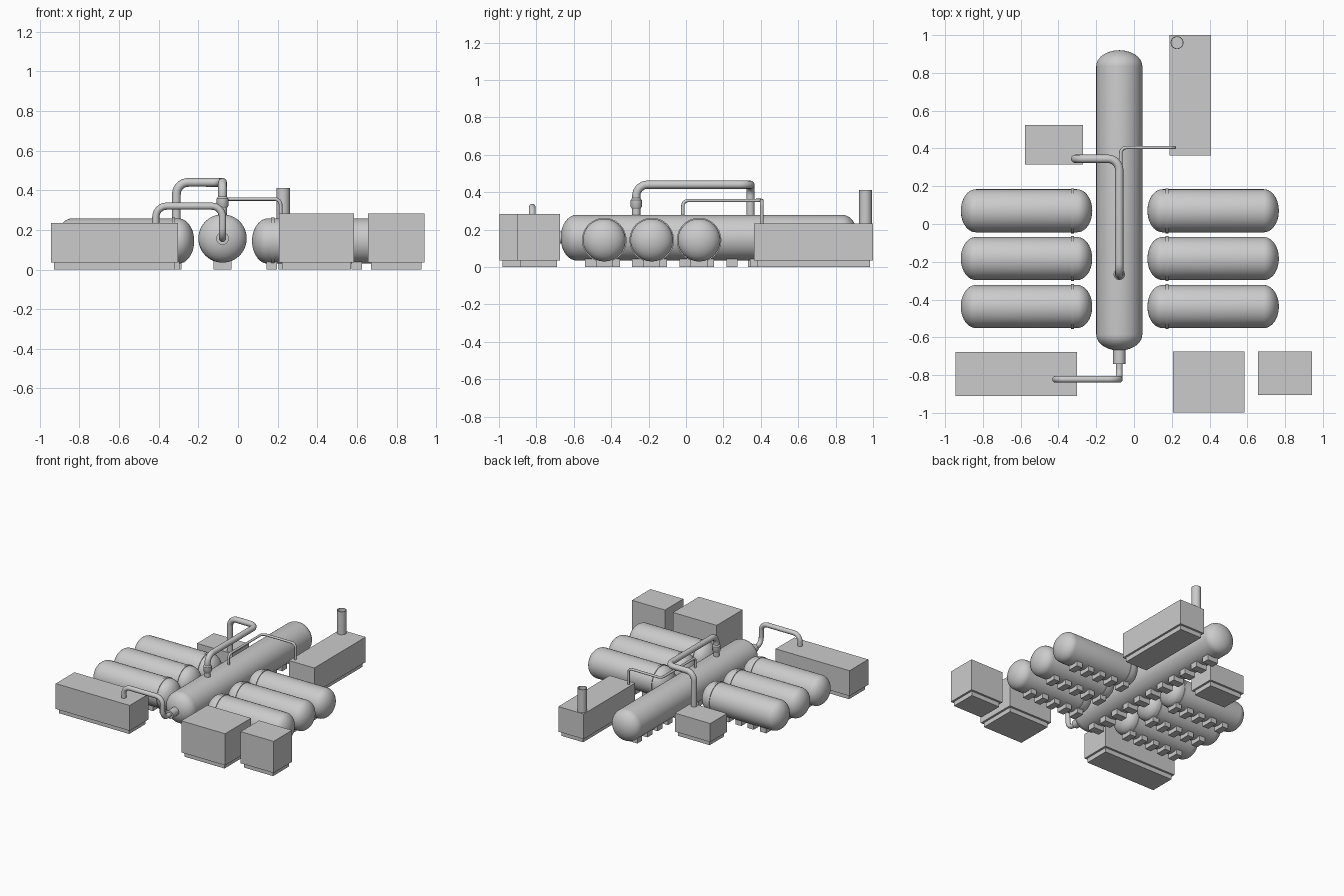
import bpy, bmesh, math
from mathutils import Vector, Matrix

if "Cube" in bpy.data.objects:
    bpy.data.objects.remove(bpy.data.objects["Cube"])

AXIS_X = -0.075          # symmetry line of the plant
SEG = 48


def add_mesh(name, bm, smooth=False):
    bmesh.ops.recalc_face_normals(bm, faces=bm.faces)
    me = bpy.data.meshes.new(name)
    bm.to_mesh(me)
    bm.free()
    ob = bpy.data.objects.new(name, me)
    bpy.context.collection.objects.link(ob)
    if smooth:
        bpy.ops.object.select_all(action='DESELECT')
        ob.select_set(True)
        bpy.context.view_layer.objects.active = ob
        bpy.ops.object.shade_smooth_by_angle(angle=math.radians(35))
    return ob


def box(name, x0, x1, y0, y1, z0, z1):
    bm = bmesh.new()
    m = Matrix.Translation(((x0 + x1) / 2, (y0 + y1) / 2, (z0 + z1) / 2))
    bmesh.ops.create_cube(bm, size=1, matrix=m @ Matrix.Diagonal((x1 - x0, y1 - y0, z1 - z0, 1)))
    return add_mesh(name, bm)


def lathe(name, profile, origin, axis, seg=SEG):
    """Spin (radius, distance) points around an axis through origin."""
    bm = bmesh.new()
    rot = Vector((0, 0, 1)).rotation_difference(Vector(axis)).to_matrix().to_4x4()
    vs = [bm.verts.new((r, 0, h)) for r, h in profile]
    es = [bm.edges.new(p) for p in zip(vs, vs[1:])]
    bmesh.ops.spin(bm, geom=vs + es, cent=(0, 0, 0), axis=(0, 0, 1), angle=2 * math.pi, steps=seg)
    bmesh.ops.remove_doubles(bm, verts=bm.verts, dist=1e-5)
    bmesh.ops.transform(bm, matrix=Matrix.Translation(origin) @ rot, verts=bm.verts)
    return add_mesh(name, bm, True)


def capsule(name, origin, axis, length, r, dome):
    arc = [(r * math.sin(a), dome * (1 - math.cos(a))) for a in [i * math.pi / 20 for i in range(11)]]
    return lathe(name, arc + [(p, length - h) for p, h in reversed(arc)], origin, axis)


def pipe(name, pts, r, bend):
    """Round pipe along a path with filleted corners."""
    pts = [Vector(p) for p in pts]
    path = [pts[0]]
    for a, b, c in zip(pts, pts[1:], pts[2:]):
        u, v = (a - b).normalized(), (c - b).normalized()
        cen = b + (u + v) * bend
        for i in range(9):
            t = i * math.pi / 16
            path.append(cen - v * bend * math.cos(t) - u * bend * math.sin(t))
    path.append(pts[-1])
    cu = bpy.data.curves.new(name, 'CURVE')
    cu.dimensions = '3D'
    cu.bevel_depth = r
    cu.bevel_resolution = 4
    cu.use_fill_caps = True
    sp = cu.splines.new('POLY')
    sp.points.add(len(path) - 1)
    for p, q in zip(sp.points, path):
        p.co = (*q, 1)
    ob = bpy.data.objects.new(name, cu)
    bpy.context.collection.objects.link(ob)
    bpy.ops.object.select_all(action='DESELECT')
    ob.select_set(True)
    bpy.context.view_layer.objects.active = ob
    bpy.ops.object.convert(target='MESH')
    bpy.ops.object.shade_smooth_by_angle(angle=math.radians(35))


# Main vessel and its row of support blocks
VX, VZ = -0.078, 0.157
capsule("main_vessel", (VX, -0.67, VZ), (0, 1, 0), 1.59, 0.122, 0.085)
for i in range(11):
    y = -0.51 + i * 0.126
    box(f"vessel_foot_{i}", VX - 0.046, VX + 0.046, y - 0.03, y + 0.03, 0, 0.06)

# Six side tanks with a band and support blocks, mirrored left and right
for s, side in ((-1, "left"), (1, "right")):
    for j, y in enumerate((0.07, -0.183, -0.437)):
        tag = f"{side}_{j}"
        capsule("tank_" + tag, (AXIS_X + s * 0.146, y, 0.144), (s, 0, 0), 0.696, 0.114, 0.08)
        lathe("tank_band_" + tag, [(0.108, -0.008), (0.119, -0.008), (0.119, 0.008), (0.108, 0.008)],
              (AXIS_X + s * 0.25, y, 0.144), (s, 0, 0))
        for k in range(5):
            x = AXIS_X + s * (0.245 + k * 0.1075)
            box(f"tank_foot_{tag}_{k}", x - 0.026, x + 0.026, y - 0.045, y + 0.045, 0, 0.055)

# Equipment cabinets on inset plinths
cabinets = {
    "rear_left": (-0.577, -0.27, 0.316, 0.524, 0.18),
    "rear_right": (0.188, 0.408, 0.363, 1.0, 0.232),
    "front_left": (-0.945, -0.303, -0.91, -0.678, 0.234),
    "front_middle": (0.206, 0.586, -0.997, -0.675, 0.283),
    "front_right": (0.656, 0.942, -0.904, -0.675, 0.283),
}
for n, (x0, x1, y0, y1, h) in cabinets.items():
    box("cabinet_" + n, x0, x1, y0, y1, 0.035, h)
    g = 0.016
    box("plinth_" + n, x0 + g, x1 - g, y0 + g, y1 - g, 0, 0.035)

# Open exhaust stack
lathe("exhaust_stack", [(0.034, 0.225), (0.034, 0.412), (0.03, 0.412), (0.03, 0.235), (0, 0.235)],
      (0.228, 0.96, 0), (0, 0, 1), 32)

# Large overhead pipe with valve collar
pipe("overhead_pipe", [(VX, -0.266, 0.25), (VX, -0.266, 0.44), (VX, 0.345, 0.44),
                       (-0.311, 0.345, 0.44), (-0.311, 0.345, 0.15)], 0.022, 0.06)
lathe("pipe_collar", [(0, 0.31), (0.022, 0.31), (0.03, 0.322), (0.03, 0.358), (0.022, 0.368), (0, 0.368)],
      (VX, -0.266, 0), (0, 0, 1), 32)

# Thin pipe to the rear right cabinet
pipe("thin_pipe", [(-0.07, -0.017, 0.25), (-0.07, -0.017, 0.356), (-0.07, 0.405, 0.356),
                   (0.215, 0.405, 0.356), (0.215, 0.405, 0.22)], 0.009, 0.03)

# Front outlet nozzle and pipe to the front left cabinet
lathe("outlet_nozzle", [(0, 0), (0.032, 0), (0.032, 0.09), (0, 0.09)], (VX, -0.74, VZ), (0, 1, 0), 32)
pipe("outlet_pipe", [(VX, -0.72, VZ), (VX, -0.822, VZ), (VX, -0.822, 0.32),
                     (-0.415, -0.822, 0.32), (-0.415, -0.822, 0.22)], 0.018, 0.055)
